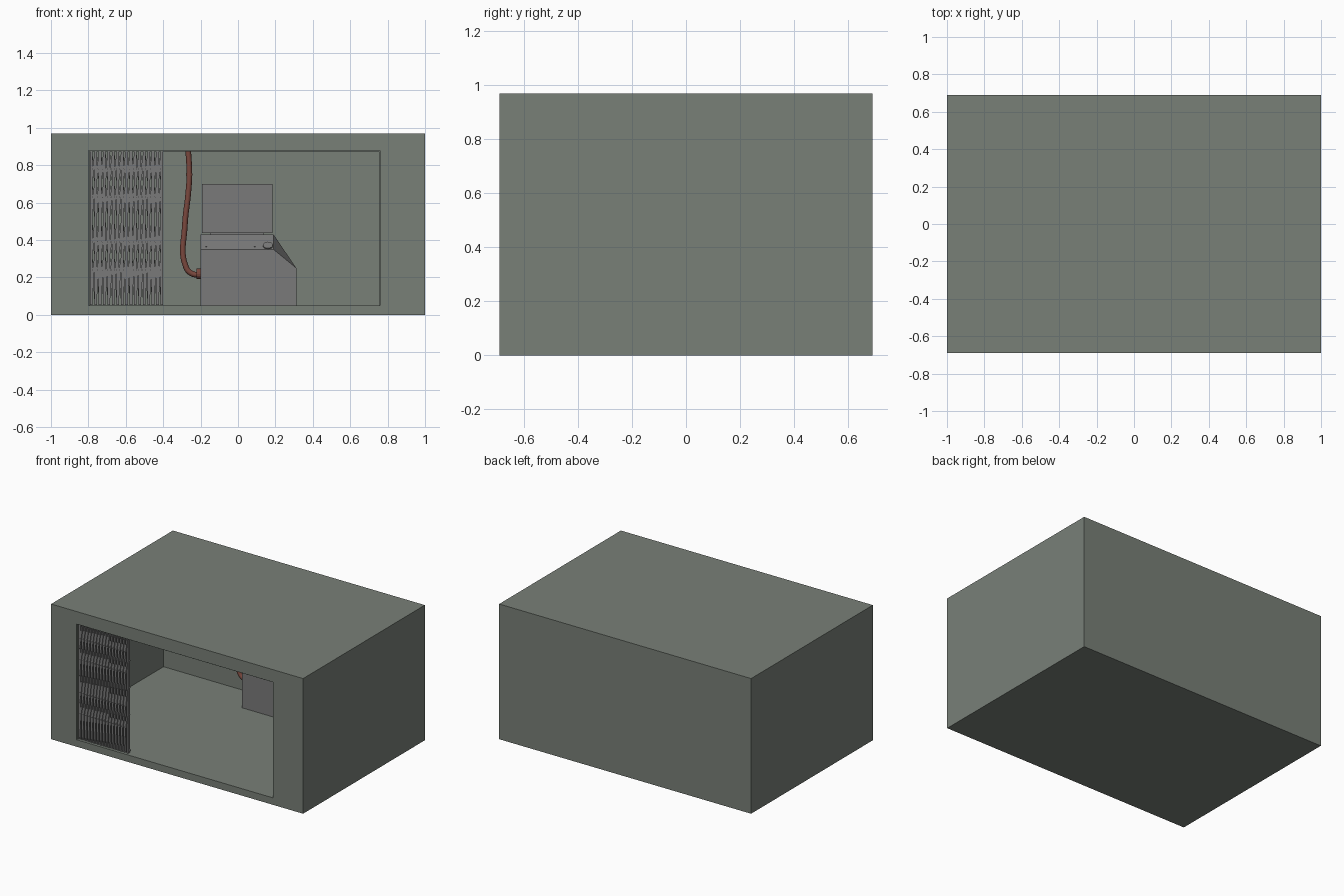
import bpy, bmesh
from math import pi, atan2, hypot
from mathutils import Matrix, Vector

if "Cube" in bpy.data.objects:
    bpy.data.objects.remove(bpy.data.objects["Cube"])


def material(name, rgb):
    m = bpy.data.materials.new(name)
    m.diffuse_color = (*rgb, 1)
    m.use_nodes = True
    m.node_tree.nodes["Principled BSDF"].inputs["Base Color"].default_value = m.diffuse_color
    return m


WALL = material("wall_green_grey", (0.19, 0.215, 0.187))
METAL = material("dark_metal", (0.195, 0.195, 0.195))
RED = material("hose_red", (0.195, 0.065, 0.048))


def finish(bm, name, mat=METAL):
    bmesh.ops.recalc_face_normals(bm, faces=bm.faces)
    me = bpy.data.meshes.new(name)
    bm.to_mesh(me)
    bm.free()
    ob = bpy.data.objects.new(name, me)
    bpy.context.collection.objects.link(ob)
    me.materials.append(mat)
    return ob


def add_box(bm, lo, hi, rot=None):
    lo, hi = Vector(lo), Vector(hi)
    mtx = Matrix.Translation((lo + hi) / 2)
    if rot:
        mtx = mtx @ rot
    bmesh.ops.create_cube(bm, size=1, matrix=mtx @ Matrix.Diagonal((*(hi - lo), 1)))


def box(name, lo, hi, mat=METAL):
    bm = bmesh.new()
    add_box(bm, lo, hi)
    return finish(bm, name, mat)


def cylinder(name, loc, r, depth, rot, mat=METAL, n=16):
    bm = bmesh.new()
    bmesh.ops.create_cone(bm, cap_ends=True, segments=n, radius1=r, radius2=r, depth=depth,
                          matrix=Matrix.Translation(loc) @ rot)
    return finish(bm, name, mat)


# Room shell: solid block with the room and the front opening cut away
shell = box("room_shell", (-1, -0.69, 0), (1, 0.69, 0.97), WALL)
cutters = [box("room_cutter", (-0.98, -0.65, 0.05), (0.98, 0.555, 0.88), WALL),
           box("opening_cutter", (-0.8, -0.8, 0.05), (0.76, -0.6, 0.88), WALL)]
for c in cutters:
    c.hide_render = True
    mod = shell.modifiers.new(c.name, "BOOLEAN")
    mod.operation = "DIFFERENCE"
    mod.solver = "EXACT"
    mod.object = c
    bpy.context.view_layer.objects.active = shell
    bpy.ops.object.modifier_apply(modifier=mod.name)
for c in cutters:
    bpy.data.objects.remove(c)

# Thin track around the sides and top of the opening
bm = bmesh.new()
T = 0.006
for lo, hi in (((-0.8, 0.05), (-0.8 + T, 0.88)), ((0.76 - T, 0.05), (0.76, 0.88)),
               ((-0.8 + T, 0.88 - T), (0.76 - T, 0.88))):
    add_box(bm, (lo[0], -0.68, lo[1]), (hi[0], -0.655, hi[1]))
finish(bm, "opening_track", WALL)

# Folded scissor gate: upright bars, strips crossing at four heights, rivets
X0, X1, BARS = -0.785, -0.407, 17
NODES = (0.24, 0.39, 0.63, 0.78)
MIDS = (0.06, 0.315, 0.51, 0.705, 0.87)
pitch = (X1 - X0) / (BARS - 1)
bm = bmesh.new()
for i in range(BARS):
    x = X0 + i * pitch
    add_box(bm, (x - 0.007, -0.675, 0.052), (x + 0.007, -0.653, 0.873))
finish(bm, "gate_bars")

strips, rivets = bmesh.new(), bmesh.new()
for k, node in enumerate(NODES):
    for i in range(BARS - 1):
        x = X0 + (i + 0.5) * pitch
        for mid in (MIDS[k], MIDS[k + 1]):
            for s, y in ((1, -0.679), (-1, -0.65)):
                # each half strip runs from the crossing to a bar
                dx = pitch / 2 * (s if mid > node else -s)
                dz = mid - node
                cx, cz, half = x + dx / 2, node + dz / 2, hypot(dx, dz) / 2
                add_box(strips, (cx - 0.0055, y - 0.003, cz - half), (cx + 0.0055, y + 0.003, cz + half),
                        Matrix.Rotation(atan2(dx / dz, 1), 4, "Y"))
        bmesh.ops.create_cone(rivets, cap_ends=True, segments=8, radius1=0.005, radius2=0.005,
                              depth=0.036, matrix=Matrix.Translation((x, -0.666, node))
                              @ Matrix.Rotation(pi / 2, 4, "X"))
finish(strips, "gate_strips")
finish(rivets, "gate_rivets")

# Console: flat front, control slope leaning back, slanted right shoulder
YF, YM, YB = 0.33, 0.42, 0.55
bm = bmesh.new()
loops = []
for y, top in ((YF, 0.35), (YM, 0.43), (YB, 0.43)):
    pts = [(-0.2, 0.05), (0.312, 0.05), (0.312, 0.25), (0.19, top), (-0.2, top)]
    loops.append([bm.verts.new((x, y, z)) for x, z in pts])
for a, b in zip(loops, loops[1:]):
    for i in range(5):
        j = (i + 1) % 5
        bm.faces.new((a[i], a[j], b[j], b[i]))
bm.faces.new(loops[0])
bm.faces.new(loops[-1])
finish(bm, "console_body")

# Upright display on the console
box("display_neck", (-0.15, 0.46, 0.43), (0.14, 0.52, 0.44))
box("display", (-0.192, 0.44, 0.437), (0.184, 0.54, 0.70))

# Controls on the slope
slope = atan2(0.08, YM - YF)
tilt = Matrix.Rotation(slope, 4, "X")


def on_slope(x, z):
    return (x, YF + (z - 0.35) / 0.08 * (YM - YF), z)


for i, x in enumerate((-0.17, 0.09, 0.14)):
    cylinder(f"button_{i + 1}", on_slope(x, 0.365), 0.005, 0.008, tilt, n=10)
cylinder("control_knob", on_slope(0.16, 0.368), 0.026, 0.016, tilt, n=20)

# Hose from the ceiling to the console side
cu = bpy.data.curves.new("supply_hose", "CURVE")
cu.dimensions = "3D"
cu.bevel_depth = 0.015
cu.bevel_resolution = 2
cu.resolution_u = 6
cu.use_fill_caps = True
path = [(-0.2, 0.215), (-0.245, 0.22), (-0.278, 0.255), (-0.284, 0.48), (-0.266, 0.65),
        (-0.26, 0.75), (-0.266, 0.88)]
sp = cu.splines.new("BEZIER")
sp.bezier_points.add(len(path) - 1)
for p, (x, z) in zip(sp.bezier_points, path):
    p.co = (x, 0.41, z)
    p.handle_left_type = p.handle_right_type = "AUTO"
cu.materials.append(RED)
bpy.context.collection.objects.link(bpy.data.objects.new("supply_hose", cu))
cylinder("hose_fitting", (-0.21, 0.41, 0.22), 0.028, 0.022, Matrix.Rotation(pi / 2, 4, "Y"), RED)
cylinder("hose_joint", (-0.26, 0.41, 0.75), 0.018, 0.01, Matrix.Identity(4), RED)
